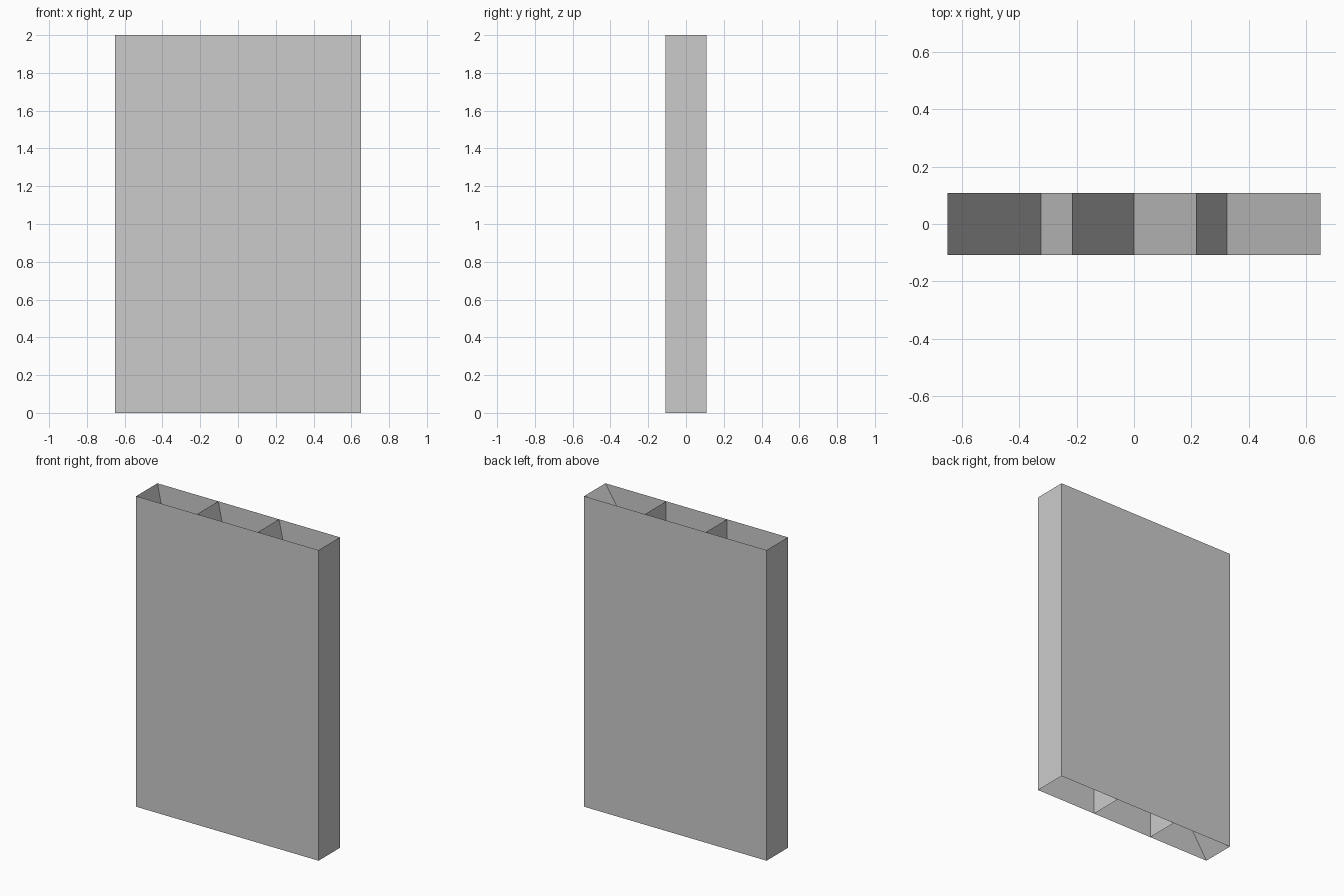
import bpy

if "Cube" in bpy.data.objects:
    bpy.data.objects.remove(bpy.data.objects["Cube"])

W, D, H = 0.65, 0.1083, 2.0   # half width, half depth, height
T = W / 3                     # divider position


def panel(name, corners):
    mesh = bpy.data.meshes.new(name)
    mesh.from_pydata(corners, [], [(0, 1, 2, 3)])
    obj = bpy.data.objects.new(name, mesh)
    bpy.context.collection.objects.link(obj)
    return obj


def cross_panel(name, x_bottom, x_top, flip=False):
    """Sheet spanning the full depth, from x_bottom at the floor to x_top."""
    pts = [(x_bottom, -D, 0), (x_bottom, D, 0), (x_top, D, H), (x_top, -D, H)]
    return panel(name, pts[::-1] if flip else pts)


# Front and back faces
panel("front_wall", [(-W, -D, 0), (W, -D, 0), (W, -D, H), (-W, -D, H)])
panel("back_wall", [(W, D, 0), (-W, D, 0), (-W, D, H), (W, D, H)])

# Side walls and upright dividers
cross_panel("left_wall", -W, -W, flip=True)
cross_panel("right_wall", W, W)
cross_panel("left_divider", -T, -T)
cross_panel("right_divider", T, T)

# Slanted brace in each of the three bays
for i, x in enumerate((-W, -T, T)):
    cross_panel(f"bay_brace_{i + 1}", x + 2 * T, x)

# Long brace across the whole width
cross_panel("long_brace", -W, W, flip=True)
